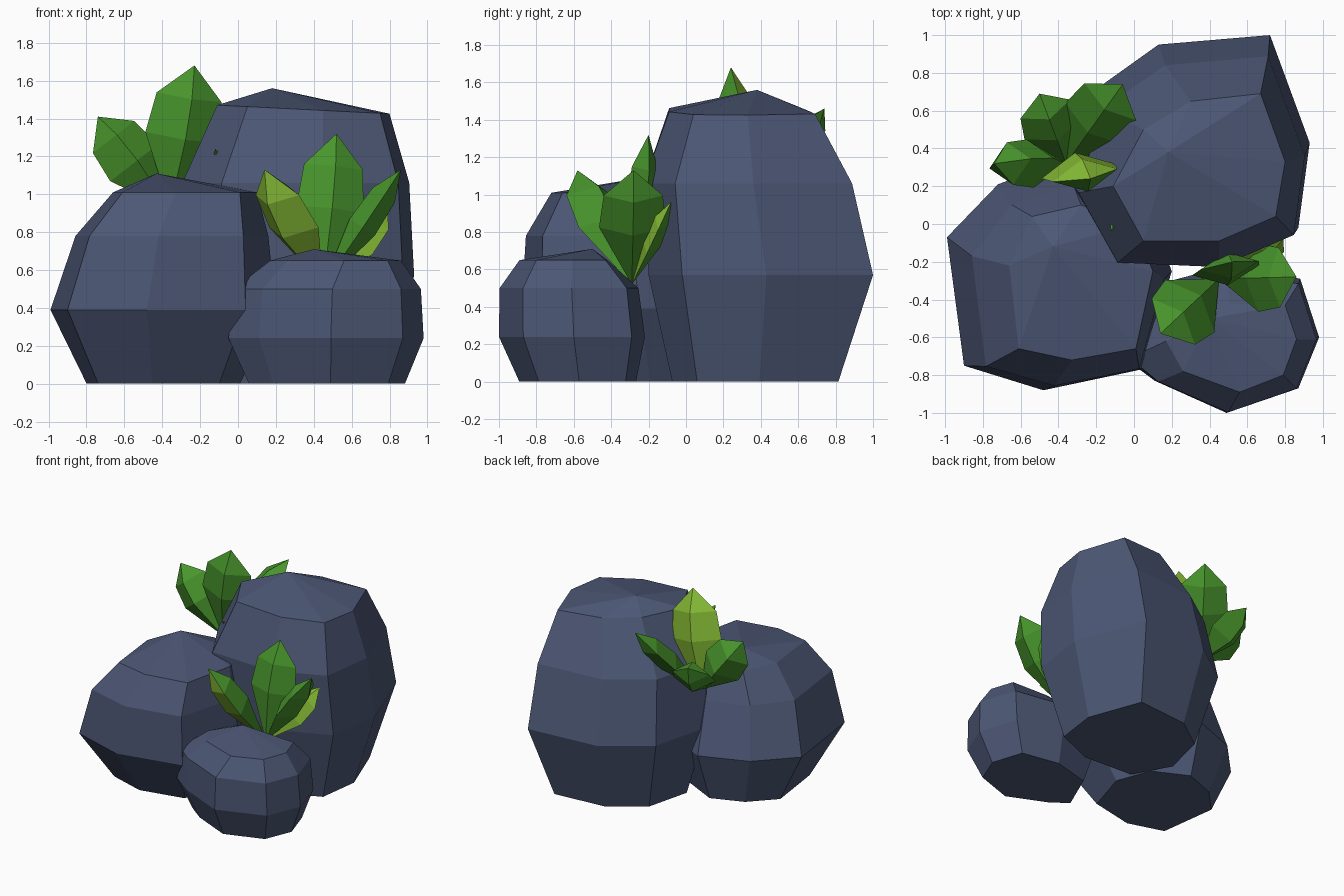
import bpy, bmesh
from mathutils import Vector

if "Cube" in bpy.data.objects:
    bpy.data.objects.remove(bpy.data.objects["Cube"], do_unlink=True)


def material(name, rgb):
    m = bpy.data.materials.new(name)
    m.use_nodes = True
    m.diffuse_color = (*rgb, 1)
    m.node_tree.nodes["Principled BSDF"].inputs["Base Color"].default_value = (*rgb, 1)
    return m


SLATE = material("slate_stone", (0.073, 0.096, 0.178))
GREEN = material("leaf_green", (0.065, 0.3, 0.025))
LIME = material("leaf_lime", (0.24, 0.5, 0.035))


def loft(name, rings, start, end, materials):
    """Skin a stack of rings; start and end are points, or None for a flat cap."""
    bm = bmesh.new()
    loops = [[bm.verts.new(p) for p in ring] for ring in rings]
    n = len(loops[0])
    for a, b in zip(loops, loops[1:]):
        for i in range(n):
            j = (i + 1) % n
            bm.faces.new((a[i], a[j], b[j], b[i]))
    for loop, point in ((loops[0], start), (loops[-1], end)):
        if point is None:
            bm.faces.new(loop)
        else:
            apex = bm.verts.new(point)
            for i in range(n):
                bm.faces.new((loop[i], loop[(i + 1) % n], apex))
    bmesh.ops.recalc_face_normals(bm, faces=bm.faces)
    mesh = bpy.data.meshes.new(name)
    bm.to_mesh(mesh)
    bm.free()
    for m in materials:
        mesh.materials.append(m)
    obj = bpy.data.objects.new(name, mesh)
    bpy.context.collection.objects.link(obj)
    return obj


def rock(name, wide, cap, levels, peak, tilt=0):
    """levels: height, blend from wide outline to cap outline, scale, y shift."""
    wide = [Vector(p) for p in wide]
    cap = [Vector(p) for p in cap]
    centre = sum(wide, Vector((0, 0))) / len(wide)
    rings = []
    for z, blend, scale, shift in levels:
        flat = [centre + (w.lerp(c, blend) - centre) * scale for w, c in zip(wide, cap)]
        slope = tilt if blend == 1 else 0
        rings.append([(p.x, p.y + shift, z + slope * (p.x - centre.x)) for p in flat])
    loft(name, rings, None, peak, [SLATE])


def leaf(name, base, tip, width, thick, facing=(0, 0, 1), front_mat=GREEN, back_mat=GREEN):
    """Pointed crystal leaf with one colour on the facing side and one behind."""
    base, tip, facing = Vector(base), Vector(tip), Vector(facing)
    axis = tip - base
    side = axis.cross(facing).normalized()
    front = side.cross(axis).normalized()
    rings = []
    for t, s in ((0.5, 1), (0.78, 0.88)):
        c = base + axis * t
        rings.append([c + side * width * s, c + front * thick * s,
                      c - side * width * s, c - front * thick * s])
    obj = loft(name, rings, base, tip, [front_mat, back_mat])
    for poly in obj.data.polygons:
        poly.material_index = int((poly.center - base).dot(front) < 0)


# Rocks
rock("tall_rock",
     [(.13, .95), (.72, 1), (.93, .43), (.87, -.02), (.45, -.2), (-.12, -.17), (-.34, .22), (-.22, .7)],
     [(.3, .65), (.67, .69), (.8, .33), (.75, .04), (.45, -.09), (.05, -.09), (-.11, .2), (.05, .5)],
     [(0, 0, .74, -.02), (.57, 0, 1, 0), (1.06, .2, 1, -.05), (1.45, 1, 1, 0)],
     (.18, .38, 1.56), -.05)
rock("medium_rock",
     [(-.99, -.07), (-.9, -.75), (-.48, -.88), (.04, -.77), (.2, -.25), (.05, .15), (-.35, .35), (-.72, .21)],
     [(-.66, -.22), (-.61, -.66), (-.33, -.72), (.01, -.66), (.1, -.25), (0, 0), (-.28, .1), (-.54, .04)],
     [(0, 0, .68, .06), (.39, 0, 1, 0), (.78, .4, 1, -.04), (1.01, 1, 1, 0)], (-.43, -.12, 1.11))
rock("small_rock",
     [(-.05, -.71), (.11, -.83), (.49, -1), (.87, -.87), (.98, -.6), (.88, -.29), (.5, -.22), (.12, -.32)],
     [(.17, -.62), (.26, -.78), (.56, -.89), (.79, -.8), (.86, -.61), (.8, -.43), (.5, -.42), (.25, -.47)],
     [(0, 0, .8, .03), (.24, 0, 1, 0), (.5, .12, 1, -.01), (.65, 1, 1, 0)], (.4, -.5, .71))

# Rear leaf cluster
rear = (-.36, .32, .92)
leaf("rear_leaf_tall", rear, (-.23, .24, 1.68), .2, .1, (.2, -1, 0), back_mat=LIME)
leaf("rear_leaf_left", rear, (-.74, .32, 1.41), .16, .13, (0, -1, .3))
leaf("rear_leaf_back", rear, (-.5, .69, 1.27), .16, .1)
leaf("rear_leaf_right", rear, (-.06, .74, 1.46), .19, .08)
leaf("rear_leaf_hidden", (-.03, .25, 1), (-.12, -.04, 1.24), .04, .03)

# Front leaf cluster
front_base = (.45, -.29, .52)
leaf("front_leaf_tall", front_base, (.52, -.2, 1.32), .18, .08, (.15, -1, 0))
leaf("front_leaf_left", front_base, (.14, -.58, 1.13), .19, .1, back_mat=LIME)
leaf("front_leaf_right", front_base, (.86, -.28, 1.13), .18, .08)
leaf("front_leaf_low", front_base, (.79, -.08, .96), .11, .05, (.1, -1, .6), front_mat=LIME)
